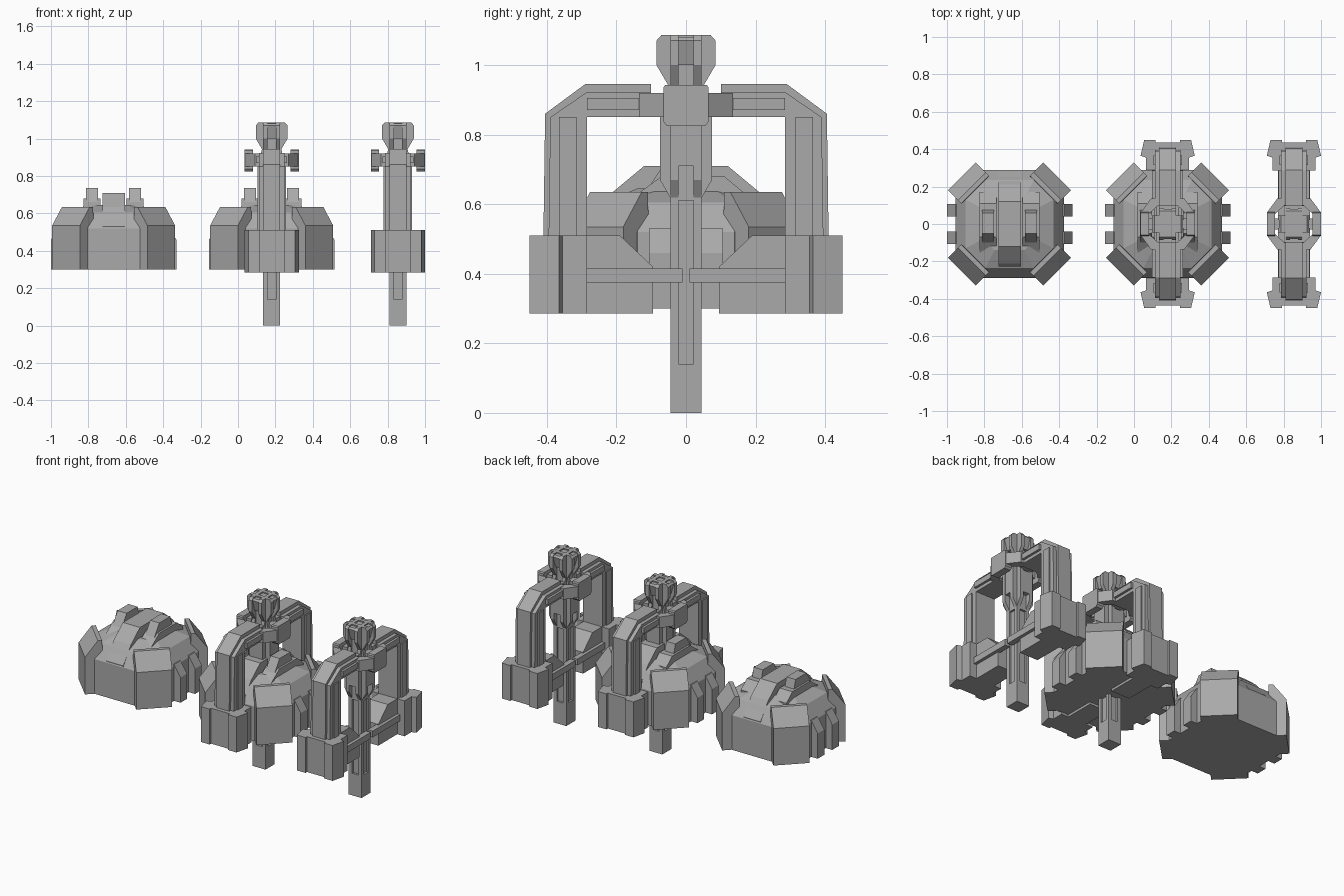
import bpy, bmesh
from math import pi
from mathutils import Matrix

cube = bpy.data.objects.get("Cube")
if cube:
    bpy.data.objects.remove(cube, do_unlink=True)

grey = bpy.data.materials.new("plain grey")
grey.use_nodes = True
tone = (0.4, 0.4, 0.4, 1)
grey.diffuse_color = tone
grey.node_tree.nodes["Principled BSDF"].inputs["Base Color"].default_value = tone


def finish(name, bm, cx, turn=0):
    bmesh.ops.recalc_face_normals(bm, faces=bm.faces)
    bm.transform(Matrix.Translation((cx, 0, 0)) @ Matrix.Rotation(turn, 4, "Z"))
    mesh = bpy.data.meshes.new(name)
    bm.to_mesh(mesh)
    bm.free()
    mesh.materials.append(grey)
    obj = bpy.data.objects.new(name, mesh)
    bpy.context.collection.objects.link(obj)


def prism(name, cx, pts, lo, hi, axis="x", turn=0):
    """Extrude a 2D outline: (y, z) along x, or (x, y) along z."""
    bm = bmesh.new()
    place = (lambda a, b, c: (c, a, b)) if axis == "x" else (lambda a, b, c: (a, b, c))
    rings = [[bm.verts.new(place(a, b, c)) for a, b in pts] for c in (lo, hi)]
    bm.faces.new(rings[0])
    bm.faces.new(rings[1])
    n = len(pts)
    for i in range(n):
        j = (i + 1) % n
        bm.faces.new((rings[0][i], rings[0][j], rings[1][j], rings[1][i]))
    finish(name, bm, cx, turn)


def box(name, cx, x, y, z):
    prism(name, cx, [(x[0], y[0]), (x[1], y[0]), (x[1], y[1]), (x[0], y[1])], *z, "z")


def octagon(r, c):
    return [(c, -r), (r, -c), (r, c), (c, r), (-c, r), (-r, c), (-r, -c), (-c, -r)]


def stacked(name, cx, layers):
    """Loft octagons given as (half size, half flat side, height)."""
    bm = bmesh.new()
    rings = [[bm.verts.new((x, y, z)) for x, y in octagon(r, c)] for r, c, z in layers]
    bm.faces.new(rings[0])
    bm.faces.new(rings[-1])
    for a, b in zip(rings, rings[1:]):
        for i in range(8):
            j = (i + 1) % 8
            bm.faces.new((a[i], a[j], b[j], b[i]))
    finish(name, bm, cx)


def mirrored(half):
    return half + [(-a, b) for a, b in reversed(half)]


def flip(pts, s):
    return [(a * s, b) for a, b in pts]


def dome_base(cx):
    # Eight-sided body with sloping shoulders and a shallow crown
    stacked("dome_body", cx, [(0.29, 0.14, 0.3), (0.29, 0.14, 0.52),
                              (0.235, 0.13, 0.605), (0.14, 0.08, 0.645)])
    # Corner armour plates
    plate = [(0.25, 0.3), (0.36, 0.3), (0.36, 0.535), (0.285, 0.635), (0.26, 0.635)]
    for k in range(4):
        prism("corner_plate", cx, plate, -0.105, 0.105, turn=pi / 4 + k * pi / 2)
    # Central arch band over the crown
    arch = mirrored([(0.288, 0.5), (0.288, 0.53), (0.21, 0.635), (0.12, 0.71)])
    prism("arch_band", cx, arch, -0.06, 0.06)
    # Twin stepped ridges beside the arch
    ridge = [(0.17, 0.58), (0.17, 0.63), (0.11, 0.68), (-0.07, 0.68), (-0.18, 0.6), (-0.18, 0.58)]
    cap = [(0.08, 0.66), (0.06, 0.735), (-0.05, 0.735), (-0.1, 0.66)]
    for s in (-1, 1):
        prism("ridge", cx, ridge, s * 0.115 - 0.045, s * 0.115 + 0.045)
        prism("ridge_cap", cx, cap, s * 0.115 - 0.032, s * 0.115 + 0.032)
    # Side ribs with sloping tops
    rib = [(0.27, 0.3), (0.335, 0.3), (0.335, 0.46), (0.29, 0.53), (0.27, 0.53)]
    for turn in (-pi / 2, pi / 2):
        for s in (-1, 1):
            prism("side_rib", cx, rib, s * 0.073 - 0.033, s * 0.073 + 0.033, turn=turn)


def drill_rod(cx):
    # Square foot, grooved shaft and core
    box("rod_tip", cx, (-0.045, 0.045), (-0.045, 0.045), (0, 0.14))
    box("rod_core", cx, (-0.032, 0.032), (-0.032, 0.032), (0.1, 1.08))
    for sx in (-1, 1):
        for sy in (-1, 1):
            box("rod_corner", cx, sorted((sx * 0.022, sx * 0.045)),
                sorted((sy * 0.022, sy * 0.045)), (0.13, 0.66))
    # Paired fins in a cross: upper shaft and flared head
    shaft = mirrored([(0.04, 0.61), (0.075, 0.67), (0.075, 0.85), (0.05, 0.95)])
    head = mirrored([(0.05, 0.94), (0.085, 1.0), (0.085, 1.07), (0.07, 1.087)])
    for turn in (0, pi / 2):
        for s in (-1, 1):
            lo, hi = sorted((s * 0.022, s * 0.045))
            prism("shaft_fin", cx, shaft, lo, hi, turn=turn)
            prism("head_fin", cx, head, lo, hi, turn=turn)
        prism("shaft_filler", cx, mirrored([(0.074, 0.71), (0.074, 0.85)]), -0.03, 0.03, turn=turn)
        prism("head_filler", cx, mirrored([(0.06, 1.0), (0.08, 1.07), (0.07, 1.08)]),
              -0.03, 0.03, turn=turn)


def gantry(cx):
    foot = mirrored([(0.115, 0.285), (0.115, 0.355), (0.145, 0.365), (0.125, 0.45),
                     (0.065, 0.45), (0.065, 0.435)])
    gusset = [(0.3, 0.285), (0.095, 0.285), (0.095, 0.42), (0.19, 0.51), (0.3, 0.51)]
    strip = [(0.41, 0.5), (0.405, 0.86), (0.29, 0.945), (0.1, 0.945),
             (0.1, 0.86), (0.3, 0.86), (0.3, 0.5)]
    frame = [(0.395, 0.5), (0.39, 0.85), (0.285, 0.922), (0.1, 0.922),
             (0.1, 0.85), (0.285, 0.85), (0.285, 0.5)]
    arm = [(0.105, 0.05), (0.145, 0.06), (0.09, 0.135), (0.05, 0.135), (0.05, 0.1)]
    for s in (-1, 1):
        # Foot block with inner wedge
        prism("foot", cx, [(a, b * s) for a, b in foot], 0.285, 0.51, "z")
        prism("foot_wedge", cx, flip(gusset, s), -0.065, 0.065)
        # Bent upright and overhead beam with a raised centre strip
        prism("upright_frame", cx, flip(frame, s), -0.068, 0.068)
        prism("centre_strip", cx, flip(strip, s), -0.045, 0.045)
        box("beam_link", cx, (-0.045, 0.045), sorted((s * 0.06, s * 0.11)), (0.86, 0.92))
        for t in (-1, 1):
            # Raised side strips and low tie bars
            ys = sorted((s * 0.315, s * 0.365))
            box("upright_strip", cx, sorted((t * 0.06, t * 0.076)), ys, (0.5, 0.85))
            box("beam_strip", cx, sorted((t * 0.06, t * 0.083)),
                sorted((s * 0.12, s * 0.285)), (0.87, 0.905))
            box("tie_bar", cx, sorted((t * 0.05, t * 0.085)),
                sorted((s * 0.01, s * 0.29)), (0.375, 0.415))
            # Diagonal collar arms
            prism("collar_arm", cx, [(a * t, b * s) for a, b in arm], 0.85, 0.92, "z")
    # Side blocks of the collar and their spokes
    block = mirrored([(0.055, 0.825), (0.065, 0.837), (0.065, 0.935), (0.06, 0.942)])
    for t in (-1, 1):
        prism("collar_block", cx, block, *sorted((t * 0.1, t * 0.145)))
        box("collar_spoke", cx, sorted((t * 0.04, t * 0.11)), (-0.03, 0.03), (0.86, 0.92))
    drill_rod(cx)


# Base alone, assembled machine, gantry alone
dome_base(-0.665)
dome_base(0.18)
gantry(0.18)
gantry(0.855)
